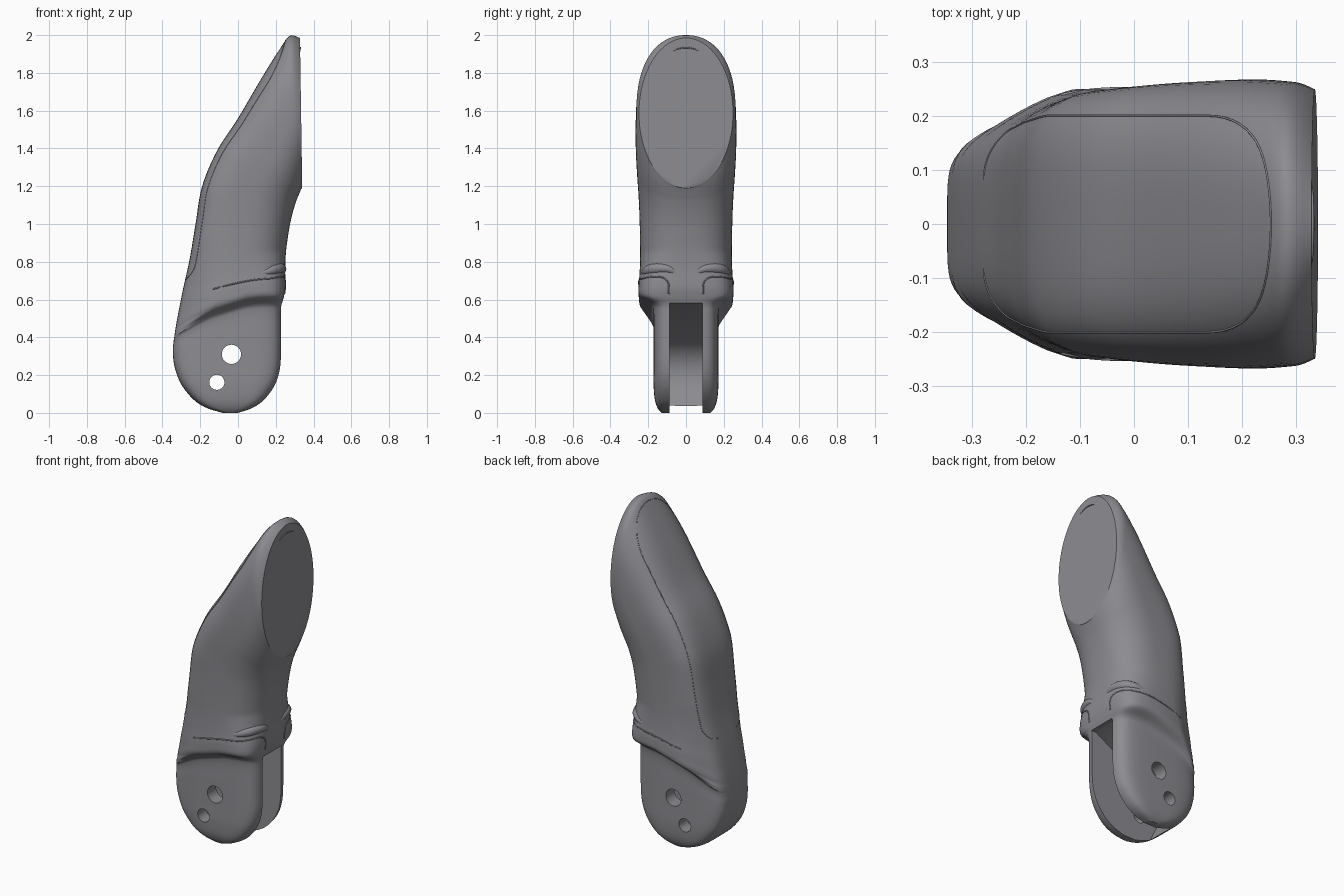
import bpy, bmesh, math
from mathutils import Vector

if "Cube" in bpy.data.objects:
    bpy.data.objects.remove(bpy.data.objects["Cube"])

# Section keys: back x, back z, front x, front z, half width, upward bow
KEYS = [
    (-.08, 0, 0, 0, .13, 0), (-.165, .025, .075, .025, .15, 0),
    (-.235, .07, .14, .07, .165, 0), (-.30, .15, .198, .15, .172, 0),
    (-.335, .24, .226, .25, .172, 0), (-.345, .32, .23, .40, .172, .03),
    (-.342, .37, .23, .53, .173, .055), (-.338, .40, .232, .575, .188, .06),
    (-.332, .44, .243, .615, .244, .06), (-.318, .52, .252, .67, .252, .05),
    (-.29, .66, .25, .76, .246, .02), (-.255, .82, .255, .86, .243, 0),
    (-.225, 1.0, .272, .98, .245, 0), (-.19, 1.2, .29, 1.06, .25, 0),
    (-.11, 1.39, .308, 1.12, .258, 0), (0, 1.56, .322, 1.155, .264, 0),
    (.12, 1.765, .333, 1.18, .267, 0), (.22, 1.925, .337, 1.188, .264, 0),
    (.275, 1.997, .339, 1.19, .26, 0), (.328, 1.985, .34, 1.19, .249, 0)]
LAST = len(KEYS) - 1
BACK_POWER = [(0, 5), (8, 5), (10, 4), (13, 4), (LAST, 2)]
FRONT_POWER = [(0, 5), (8, 5), (11, 2.6), (LAST, 2)]
PINCH = [(0, 0), (7, .06), (8, .3), (9, .28), (10, .2), (11.5, .07), (13, 0), (LAST, 0)]


def piecewise(u, table):
    for (a, p), (b, q) in zip(table, table[1:]):
        if u <= b:
            return p + (q - p) * (u - a) / (b - a)
    return table[-1][1]


def section(u):
    i = min(int(u), LAST - 1)
    t = u - i
    k = [KEYS[min(max(i + d, 0), LAST)] for d in (-1, 0, 1, 2)]
    return [.5 * (2 * b + (c - a) * t + (2 * a - 5 * b + 4 * c - d) * t * t
                  + (3 * b - a - 3 * c + d) * t ** 3) for a, b, c, d in zip(*k)]


def surf(u, th):
    """Point on the skin; th = 0 is the front, pi the back."""
    bx, bz, fx, fz, hw, bow = section(u)
    c, s = math.cos(th), math.sin(th)
    n = piecewise(u, FRONT_POWER if c > 0 else BACK_POWER)
    t = math.copysign(abs(c) ** (2 / n), c)
    w = min(1, max(0, (-t - .15) / .85))       # narrows towards the back
    hw *= 1 - piecewise(u, PINCH) * w * w * (3 - 2 * w)
    y = hw * math.copysign(abs(s) ** (2 / n), s)
    return Vector(((bx + fx) / 2 + t * (fx - bx) / 2, y,
                   (bz + fz) / 2 + t * (fz - bz) / 2 + bow * (1 - t * t)))


def surf_y(u, y, back=False):
    n = piecewise(u, BACK_POWER if back else FRONT_POWER)
    th = math.asin(min(1, abs(y) / section(u)[4]) ** (n / 2))
    th = math.pi - th if back else th
    return surf(u, math.copysign(th, y))


grey = bpy.data.materials.new("dark_grey")
grey.diffuse_color = (.265, .262, .285, 1)
grey.use_nodes = True
grey.node_tree.nodes["Principled BSDF"].inputs["Base Color"].default_value = grey.diffuse_color


def make_object(name, bm):
    bmesh.ops.recalc_face_normals(bm, faces=bm.faces)
    me = bpy.data.meshes.new(name)
    bm.to_mesh(me)
    bm.free()
    me.materials.append(grey)
    ob = bpy.data.objects.new(name, me)
    bpy.context.collection.objects.link(ob)
    return ob


def prism(name, profile, half):
    """Extrude an xz profile symmetrically along y."""
    bm = bmesh.new()
    a, b = [[bm.verts.new((x, y, z)) for x, z in profile] for y in (-half, half)]
    bm.faces.new(a)
    bm.faces.new(b[::-1])
    for i in range(len(a)):
        j = (i + 1) % len(a)
        bm.faces.new((a[i], b[i], b[j], a[j]))
    return make_object(name, bm)


def bead(name, points, radius, radii=None, cyclic=False, order=0):
    cu = bpy.data.curves.new(name, 'CURVE')
    cu.dimensions = '3D'
    cu.bevel_depth = radius
    cu.bevel_resolution = 3
    cu.use_fill_caps = True
    cu.materials.append(grey)
    sp = cu.splines.new('NURBS' if order else 'POLY')
    sp.points.add(len(points) - 1)
    for i, p in enumerate(points):
        sp.points[i].co = (*p, 1)
        sp.points[i].radius = radii[i] if radii else 1
    sp.use_cyclic_u = cyclic
    if order:
        sp.order_u = order
        sp.use_endpoint_u = True
        sp.resolution_u = 8
    ob = bpy.data.objects.new(name, cu)
    bpy.context.collection.objects.link(ob)
    return ob


# Lofted finger body
SIDES, STEPS = 72, 6
bm = bmesh.new()
rings = [[bm.verts.new(surf(i / STEPS, 2 * math.pi * (j + .5) / SIDES)) for j in range(SIDES)]
         for i in range(LAST * STEPS + 1)]
for r, s in zip(rings, rings[1:]):
    for j in range(SIDES):
        k = (j + 1) % SIDES
        bm.faces.new((r[j], r[k], s[k], s[j]))
bm.faces.new(rings[0])
bm.faces.new(rings[-1])
body = make_object("finger_body", bm)


# Hinge slot and pin holes
def circle(x, z, r, n=32):
    return [(x + r * math.cos(2 * math.pi * i / n), z + r * math.sin(2 * math.pi * i / n))
            for i in range(n)]


slot = [(.5, .585), (.2, .58), (-.17, .37), (-.22, .32), (-.245, .26), (-.25, .2),
        (-.235, .13), (-.2, .06), (-.13, -.1), (.5, -.1)]
cutters = [prism("slot_cutter", slot, .088),
           prism("large_hole_cutter", circle(-.035, .31, .051), .5),
           prism("small_hole_cutter", circle(-.112, .162, .04), .5)]
bpy.context.view_layer.objects.active = body
for c in cutters:
    m = body.modifiers.new(c.name, 'BOOLEAN')
    m.operation = 'DIFFERENCE'
    m.solver = 'EXACT'
    m.object = c
    bpy.ops.object.modifier_apply(modifier=m.name)
    bpy.data.objects.remove(c)
bpy.ops.object.select_all(action='DESELECT')
body.select_set(True)
bpy.ops.object.shade_smooth_by_angle(angle=math.radians(35))

# Seam around the back pad
half = []
for i in range(9):
    a = math.pi / 2 * i / 8
    half.append((10.7 - .4 * math.cos(a), .12 + .08 * math.sin(a)))
half += [(11 + .25 * i, .2) for i in range(21)]
for i in range(1, 17):
    a = math.pi / 2 * i / 16
    half.append((16 + 1.55 * math.sin(a), .2 * math.cos(a)))
right = [surf_y(u, max(y, .0001), True) for u, y in half]
left = [Vector((p.x, -p.y, p.z)) for p in right[:-1]]
bead("back_pad_seam", right + left[::-1], .002, cyclic=True)

# Knuckle hoods and cheek seams on both sides
for sgn, side in ((1, "left"), (-1, "right")):
    hood = [(9.7, .045), (9.95, .07), (10.1, .12), (10.05, .18), (9.95, .215), (9.85, .234), (9.8, .242)]
    pts = [surf_y(u, sgn * y) for u, y in hood]
    bead(side + "_knuckle_hood", [Vector((p.x - .012, p.y * .96, p.z)) for p in pts], .032,
         [.15, .6, .9, 1, .85, .5, .1], order=4)
    seam = [surf_y(u, sgn * y) for u, y in
            ((8.3, .09), (8.8, .09), (9.2, .092), (9.45, .105), (9.58, .13), (9.6, .16),
             (9.58, .19), (9.55, .21), (9.5, .225), (9.5, .235))]
    seam += [surf(9.5, sgn * t) for t in (1.3, 1.4, 1.5, 1.6, 1.7)]
    bead(side + "_cheek_seam", seam, .004, order=3)

# Small crescent mark on the flat pad
bead("nail_mark", [(.329, y, 1.935 - 4 * y * y) for y in (-.07, -.05, -.025, 0, .025, .05, .07)],
     .004, [.3, .7, 1, 1, 1, .7, .3], order=4)
